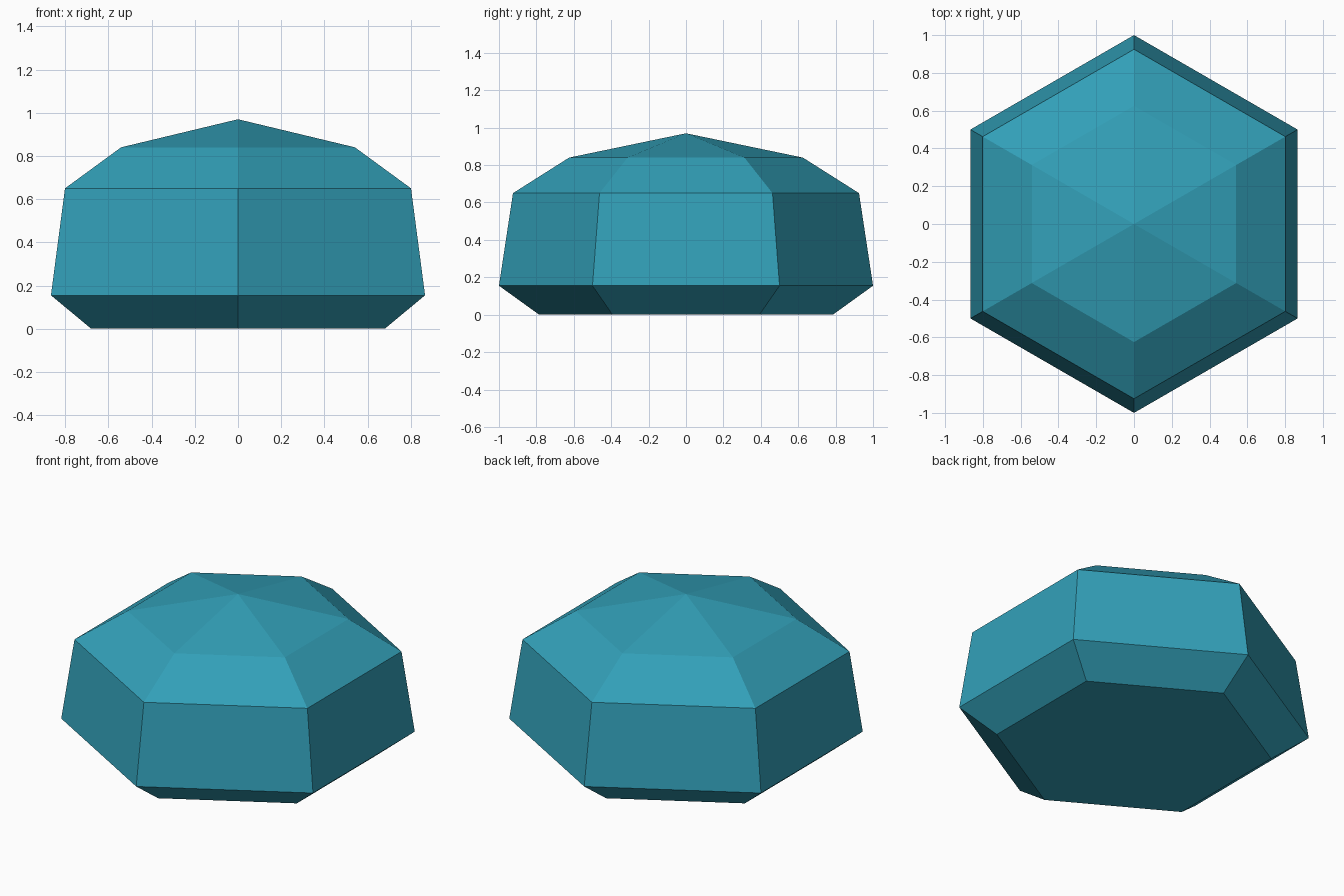
import bpy, bmesh, math

if "Cube" in bpy.data.objects:
    bpy.data.objects.remove(bpy.data.objects["Cube"])

teal = bpy.data.materials.new("teal")
teal.diffuse_color = (0.032, 0.35, 0.48, 1)
teal.use_nodes = True
teal.node_tree.nodes["Principled BSDF"].inputs["Base Color"].default_value = teal.diffuse_color

# Profile of the hexagonal gem: (corner radius, height), bottom to top
PROFILE = [(0.785, 0.0), (1.0, 0.155), (0.925, 0.65), (0.625, 0.84)]
APEX = 0.97
SIDES = 6

bm = bmesh.new()


def ring(radius, z):
    """Hexagon of vertices with corners on the y axis."""
    angles = [math.pi / 2 + math.tau * i / SIDES for i in range(SIDES)]
    return [bm.verts.new((radius * math.cos(a), radius * math.sin(a), z)) for a in angles]


rings = [ring(r, z) for r, z in PROFILE]

# Flat base
bm.faces.new(rings[0][::-1])

# Side bands
for low, high in zip(rings, rings[1:]):
    for i in range(SIDES):
        j = (i + 1) % SIDES
        bm.faces.new((low[i], low[j], high[j], high[i]))

# Shallow pointed crown
tip = bm.verts.new((0, 0, APEX))
for i in range(SIDES):
    bm.faces.new((rings[-1][i], rings[-1][(i + 1) % SIDES], tip))

bmesh.ops.recalc_face_normals(bm, faces=bm.faces)
mesh = bpy.data.meshes.new("faceted_gem")
bm.to_mesh(mesh)
bm.free()
mesh.materials.append(teal)
bpy.context.collection.objects.link(bpy.data.objects.new("faceted_gem", mesh))
